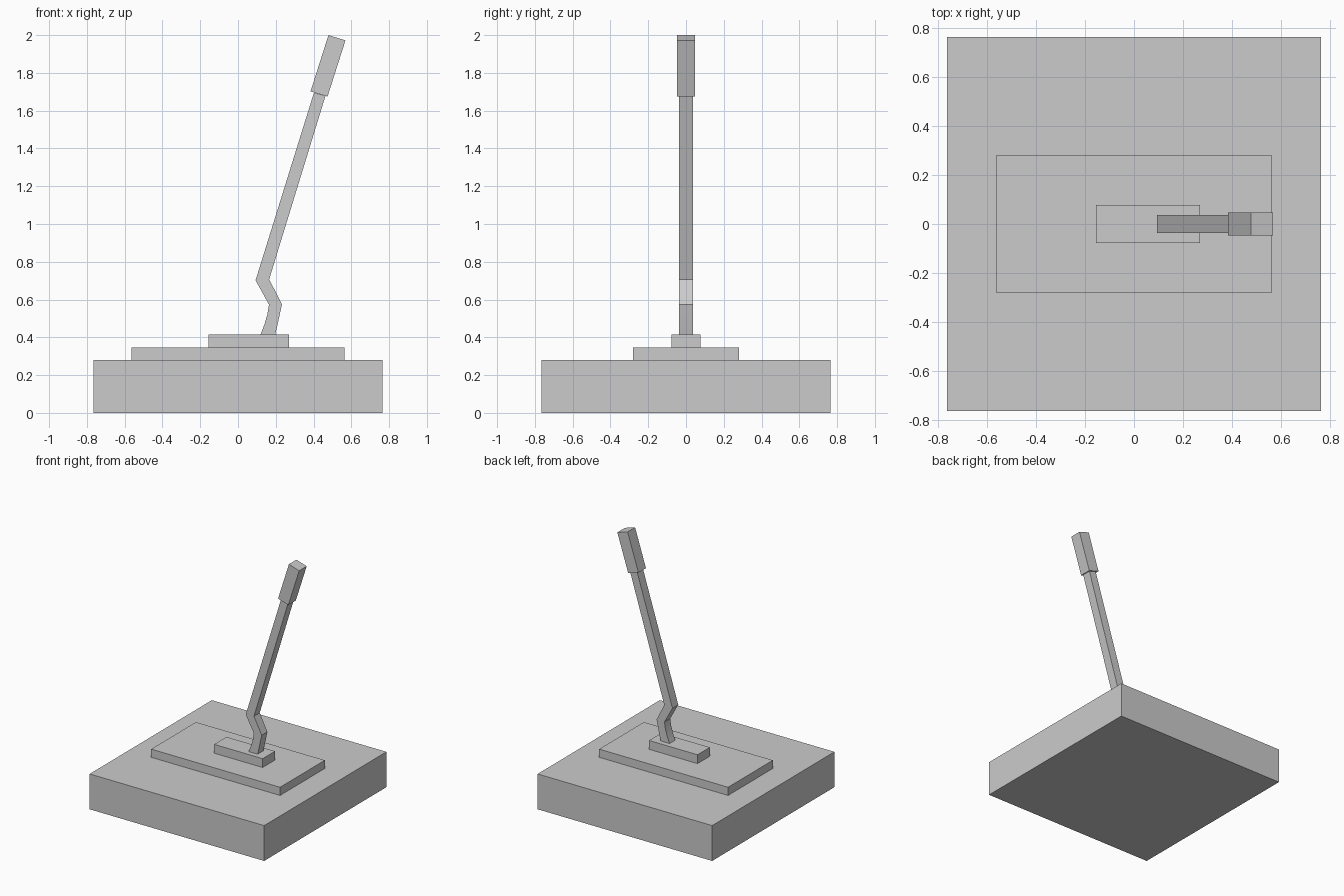
import bpy, bmesh
from mathutils import Vector

if "Cube" in bpy.data.objects:
    bpy.data.objects.remove(bpy.data.objects["Cube"])


def prism(name, profile, half_depth):
    """Extrude an XZ outline symmetrically along Y."""
    bm = bmesh.new()
    face = bm.faces.new([bm.verts.new((x, -half_depth, z)) for x, z in profile])
    new = bmesh.ops.extrude_face_region(bm, geom=[face])["geom"]
    verts = [v for v in new if isinstance(v, bmesh.types.BMVert)]
    bmesh.ops.translate(bm, verts=verts, vec=Vector((0, 2 * half_depth, 0)))
    bmesh.ops.recalc_face_normals(bm, faces=bm.faces)
    mesh = bpy.data.meshes.new(name)
    bm.to_mesh(mesh)
    bm.free()
    obj = bpy.data.objects.new(name, mesh)
    bpy.context.collection.objects.link(obj)
    return obj


def slab(name, x0, x1, half_depth, z0, z1):
    return prism(name, [(x0, z0), (x1, z0), (x1, z1), (x0, z1)], half_depth)


# Stepped base
slab("base", -0.765, 0.765, 0.765, 0.0, 0.28)
slab("mounting_plate", -0.565, 0.565, 0.28, 0.28, 0.345)
slab("pivot_block", -0.155, 0.27, 0.077, 0.345, 0.415)

# Cranked lever: left edge going up, right edge coming down
left = [(0.098, 0.37), (0.119, 0.415), (0.14, 0.468), (0.155, 0.52), (0.164, 0.573),
        (0.093, 0.702), (0.402, 1.695)]
right = [(0.463, 1.678), (0.165, 0.707), (0.233, 0.575), (0.223, 0.53), (0.211, 0.475),
         (0.197, 0.415), (0.185, 0.37)]
lever = prism("lever", left + right, 0.036)

# Soften only the shallow bends at the foot of the lever
bpy.context.view_layer.objects.active = lever
lever.select_set(True)
bpy.ops.object.shade_smooth_by_angle(angle=0.35)

# Tilted square grip
prism("grip", [(0.384, 1.702), (0.474, 1.675), (0.569, 1.972), (0.479, 2.0)], 0.047)
